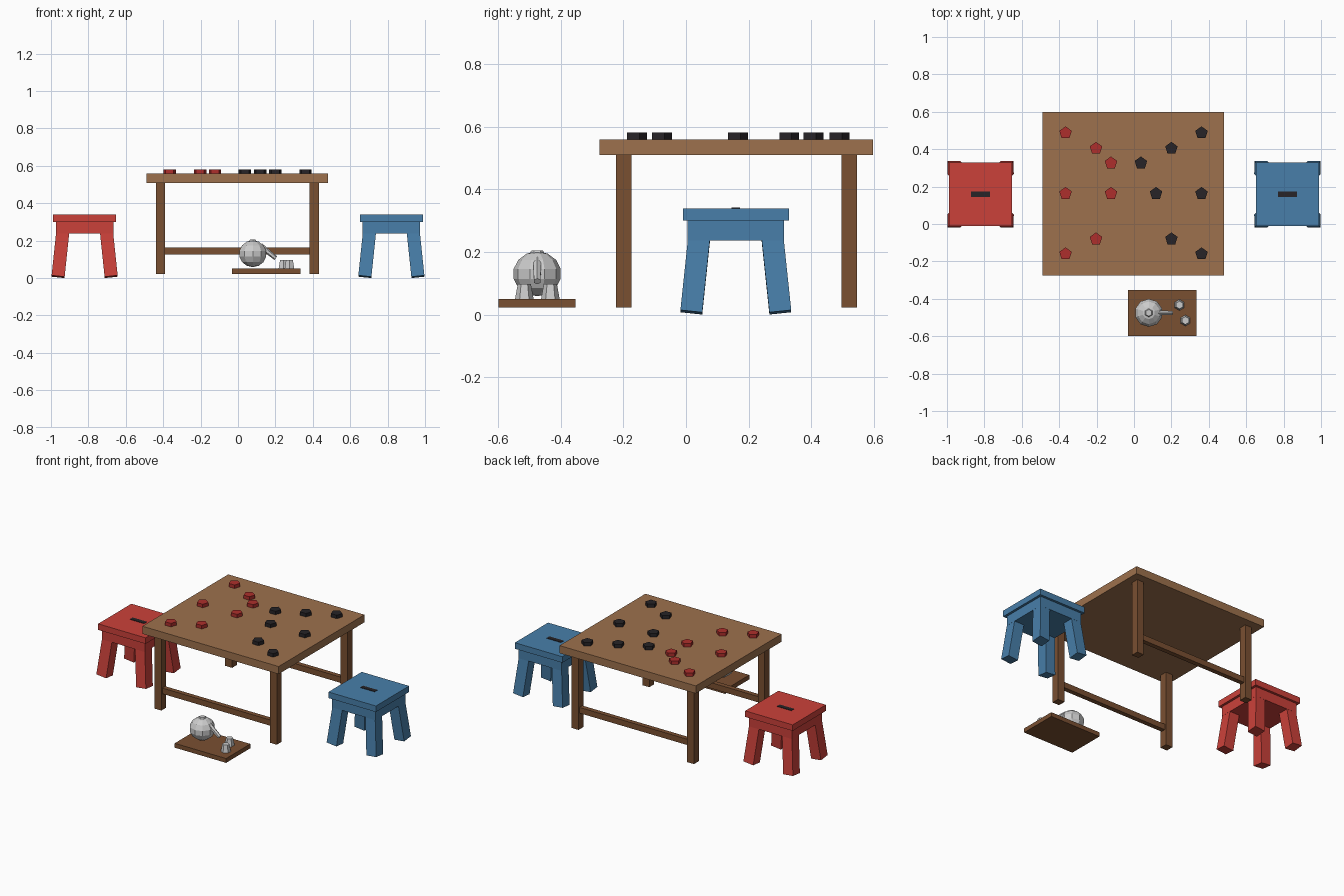
import bpy
from math import radians
from mathutils import Vector

if "Cube" in bpy.data.objects:
    bpy.data.objects.remove(bpy.data.objects["Cube"])


def mat(name, rgb):
    m = bpy.data.materials.new(name)
    m.diffuse_color = (*rgb, 1)
    m.use_nodes = True
    m.node_tree.nodes["Principled BSDF"].inputs["Base Color"].default_value = m.diffuse_color
    return m


WOOD = mat("light_wood", (0.34, 0.165, 0.074))
DARK = mat("dark_wood", (0.195, 0.08, 0.031))
RED = mat("red_paint", (0.6, 0.053, 0.042))
BLUE = mat("blue_paint", (0.065, 0.212, 0.40))
BLACK = mat("black", (0.02, 0.017, 0.02))
PIECE_RED = mat("red_piece", (0.42, 0.028, 0.025))


def finish(name, material):
    ob = bpy.context.object
    ob.name = name
    if material:
        ob.data.materials.append(material)
    return ob


def box(name, center, size, material):
    bpy.ops.mesh.primitive_cube_add(size=1, location=center)
    ob = finish(name, material)
    ob.scale = size
    return ob


def frustum(name, sides, r1, r2, start, end, material=None):
    a, b = Vector(start), Vector(end)
    d = b - a
    bpy.ops.mesh.primitive_cone_add(vertices=sides, radius1=r1, radius2=r2,
                                    depth=d.length, location=(a + b) / 2)
    ob = finish(name, material)
    if abs(d.x) + abs(d.y) > 1e-6:
        ob.rotation_euler = d.to_track_quat('Z', 'Y').to_euler()
    return ob


# Table: top, four legs, front and back stretchers
TX, TY = -0.003, 0.161
box("table_top", (TX, TY, 0.534), (0.97, 0.873, 0.049), WOOD)
for sy in (-1, 1):
    y = TY + sy * 0.36
    for sx in (-1, 1):
        box("table_leg", (TX + sx * 0.411, y, 0.267), (0.049, 0.049, 0.49), DARK)
    box("table_stretcher", (TX, y, 0.145), (0.80, 0.03, 0.037), DARK)


# Stools: seat, handle slot, apron and splayed legs
def stool(prefix, cx, material):
    cy = 0.159
    box(prefix + "_seat", (cx, cy, 0.319), (0.338, 0.338, 0.039), material)
    box(prefix + "_apron", (cx, cy, 0.27), (0.307, 0.307, 0.066), material)
    box(prefix + "_handle_slot", (cx, cy, 0.335), (0.102, 0.028, 0.012), BLACK)
    tilt = radians(6)
    for sx in (-1, 1):
        for sy in (-1, 1):
            leg = box(prefix + "_leg", (0, 0, 0), (0.07, 0.07, 0.29), material)
            leg.rotation_euler = (sy * tilt, -sx * tilt, 0)
            up = leg.rotation_euler.to_matrix() @ Vector((0, 0, 0.145))
            leg.location = Vector((cx + sx * 0.142, cy + sy * 0.142, 0.0073)) + up


stool("red_stool", -0.82, RED)
stool("blue_stool", 0.82, BLUE)

# Pentagonal game pieces
red_spots = [(-0.366, 0.487), (-0.203, 0.404), (-0.123, 0.326), (-0.366, 0.163),
             (-0.123, 0.163), (-0.203, -0.08), (-0.366, -0.16)]
black_spots = [(0.361, 0.487), (0.2, 0.404), (0.037, 0.326), (0.118, 0.163),
               (0.361, 0.163), (0.2, -0.08), (0.361, -0.16)]
for label, spots, m in (("red", red_spots, PIECE_RED), ("black", black_spots, BLACK)):
    for x, y in spots:
        frustum(label + "_piece", 5, 0.035, 0.035, (x, y, 0.556), (x, y, 0.581), m)

# Tray with teapot and cups
box("tray", (0.151, -0.475, 0.036), (0.366, 0.246, 0.028), DARK)
PX, PY = 0.079, -0.475
bpy.ops.mesh.primitive_uv_sphere_add(segments=10, ring_count=7, radius=0.077,
                                     location=(PX, PY, 0.13))
finish("teapot_body", None).scale = (1, 1, 0.93)
frustum("teapot_lid", 6, 0.031, 0.018, (PX, PY, 0.182), (PX, PY, 0.205))
frustum("teapot_spout", 6, 0.015, 0.012, (0.12, PY, 0.173), (0.202, PY, 0.106))
for x, y in ((0.243, -0.433), (0.275, -0.516)):
    frustum("cup", 6, 0.03, 0.021, (x, y, 0.048), (x, y, 0.097))
